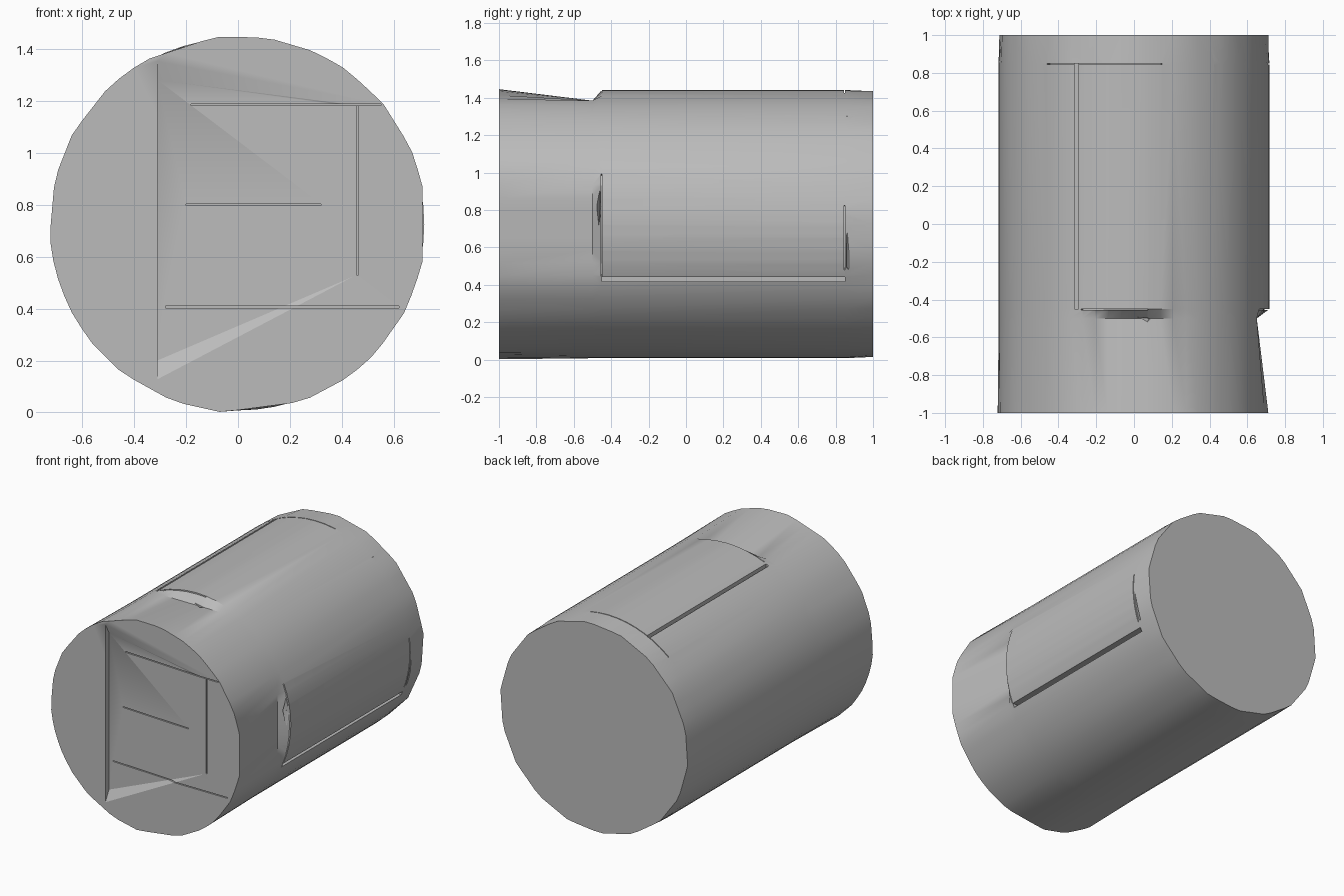
import bpy, bmesh
from math import sin, cos, radians, pi, tau

cube = bpy.data.objects.get("Cube")
if cube:
    bpy.data.objects.remove(cube, do_unlink=True)

MID, R, SEG = 0.725, 0.717, 64

grey = bpy.data.materials.new("warm grey")
grey.use_nodes = True
shade = (0.5, 0.5, 0.5, 1)
grey.diffuse_color = shade
grey.node_tree.nodes["Principled BSDF"].inputs["Base Color"].default_value = shade


def finish(bm, name):
    bmesh.ops.recalc_face_normals(bm, faces=bm.faces)
    mesh = bpy.data.meshes.new(name)
    bm.to_mesh(mesh)
    bm.free()
    mesh.materials.append(grey)
    ob = bpy.data.objects.new(name, mesh)
    bpy.context.collection.objects.link(ob)
    return ob


def loft(name, rings, closed):
    """Skin a list of point loops; the last joins the first when closed."""
    bm = bmesh.new()
    loops = [[bm.verts.new(p) for p in ring] for ring in rings]
    n = len(loops[0])
    pairs = list(zip(loops, loops[1:]))
    for a, b in pairs:
        for i in range(n):
            j = (i + 1) % n
            bm.faces.new((a[i], a[j], b[j], b[i]))
    if closed:
        bm.faces.new(loops[0])
        bm.faces.new(loops[-1])
    return finish(bm, name)


def hull(name, points):
    bm = bmesh.new()
    for p in points:
        bm.verts.new(p)
    bmesh.ops.convex_hull(bm, input=bm.verts)
    return finish(bm, name)


def box(name, xs, ys, zs):
    return hull(name, [(x, y, z) for x in xs for y in ys for z in zs])


def polygon_radius(t, corners, r):
    """Distance to the edge of an uneven polygon in direction t."""
    ring = corners + [corners[0] + tau]
    for a, b in zip(ring, ring[1:]):
        u = (t - a) % tau
        if u <= b - a:
            half = (b - a) / 2
            return r * cos(half) / cos(u - half)
    return r


def ring(y, radius, dip=False):
    pts = []
    for i in range(SEG):
        t = tau * i / SEG
        x, z = radius(t) * cos(t), MID + radius(t) * sin(t)
        if dip:
            x, z = min(x, 0.65), min(z, 1.385)
        pts.append((x, y, z))
    return pts


# Faceted ends with a round drum between
front = [radians(a) for a in (-176, -166, -154, -142, -128, -110, -95, -70, -54, -43, -27,
                              -12, 12, 24, 40, 55, 66, 81, 97, 120, 133, 151, 166)]
back = [-pi + tau * (i + 0.3) / 18 for i in range(18)]


def front_r(t):
    return polygon_radius(t, front, 0.727)


def back_r(t):
    return polygon_radius(t, back, R)


def drum_r(t):
    return R


drum = loft("drum_body", [ring(-1, front_r), ring(-0.5, drum_r, True), ring(-0.45, drum_r),
                          ring(0.85, drum_r), ring(1, back_r)], True)


def arc_cutter(name, y, start, end, w=0.003):
    """Thin curved blade for a seam around the drum."""
    rings = []
    for i in range(13):
        t = radians(start + (end - start) * i / 12)
        rings.append([(r * cos(t), y + d, MID + r * sin(t))
                      for r, d in ((0.69, -w), (0.75, -w), (0.75, w), (0.69, w))])
    return loft(name, rings, True)


cutters = [
    # Shallow sloping recess on the front face
    hull("front_recess", [(-0.31, -1.01, 0.11), (-0.31, -1.01, 1.37), (0.46, -1.001, 0.53),
                          (0.46, -1.001, 1.18), (-0.31, -0.96, 0.2), (-0.31, -0.96, 1.28)]),
    # Long grooves on either side of the wrapped panel
    box("top_groove", (-0.315, -0.295), (-0.45, 0.85), (1.33, 1.5)),
    box("side_groove", (0.6, 0.8), (-0.45, 0.85), (0.417, 0.443)),
    # Panel seams
    arc_cutter("seam_front", -0.452, 84, 113),
    arc_cutter("seam_front_side", -0.452, -23, 22),
    arc_cutter("seam_back", 0.847, 78, 130),
    arc_cutter("seam_back_side", 0.847, -20, 8),
    # Small tapered nicks
    hull("back_nick", [(0.42, 0.62, 1.32), (0.425, 1.01, 1.29), (0.44, 1.01, 1.29),
                       (0.425, 1.01, 1.36), (0.46, 1.01, 1.36)]),
    hull("top_nick", [(-0.1, -0.48, 1.45), (0.05, -0.56, 1.45), (0.11, -0.5, 1.45),
                      (0.08, -0.5, 1.36)]),
    hull("side_nick", [(0.75, -0.46, 1.0), (0.75, -0.5, 0.82), (0.75, -0.47, 0.64),
                       (0.75, -0.45, 0.82), (0.62, -0.46, 0.82)]),
    hull("back_side_nick", [(0.75, 0.85, 0.45), (0.75, 0.86, 0.82), (0.75, 0.93, 0.37),
                            (0.66, 0.86, 0.5)]),
]
# Fine slits on the front face
for x0, x1, z in ((-0.18, 0.55, 1.185), (-0.2, 0.32, 0.8), (-0.28, 0.62, 0.406)):
    cutters.append(box("front_slit", (x0, x1), (-1.02, -0.93), (z - 0.003, z + 0.003)))
cutters.append(box("front_upright_slit", (0.457, 0.463), (-1.02, -0.95), (0.53, 1.18)))

bpy.ops.object.select_all(action="DESELECT")
bpy.context.view_layer.objects.active = drum
drum.select_set(True)
for cutter in cutters:
    mod = drum.modifiers.new("cut", "BOOLEAN")
    mod.operation, mod.solver, mod.object = "DIFFERENCE", "EXACT", cutter
    bpy.ops.object.modifier_apply(modifier=mod.name)
    bpy.data.objects.remove(cutter, do_unlink=True)

bpy.ops.object.shade_smooth_by_angle(angle=radians(30))
